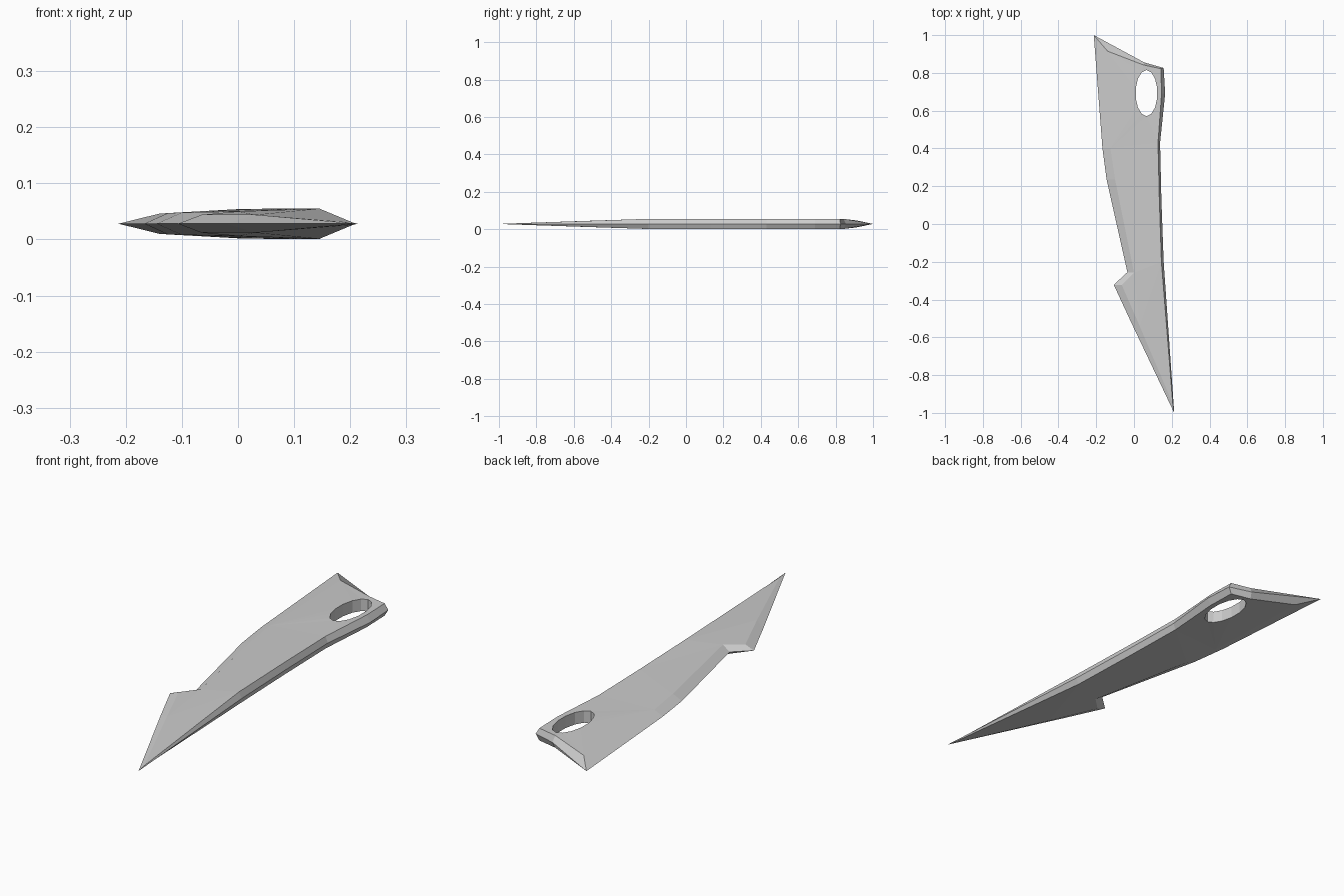
import bpy, bmesh, math

if "Cube" in bpy.data.objects:
    bpy.data.objects.remove(bpy.data.objects["Cube"])

MID = 0.028  # height of the sharp edge

# Each row: edge x, edge y, flat-face x, flat-face y, flat-face half thickness
PROFILE = [
    (-0.213, 1.0, -0.14, 0.915, 0.018),
    (0.055, 0.855, 0.05, 0.842, 0.027),
    (0.157, 0.826, 0.142, 0.822, 0.027),
    (0.165, 0.69, 0.146, 0.69, 0.027),
    (0.138, 0.43, 0.127, 0.43, 0.027),
    (0.145, 0.13, 0.134, 0.13, 0.027),
    (0.157, -0.20, 0.145, -0.20, 0.027),
    (0.213, -1.0, 0.205, -0.95, 0.002),
    (-0.02, -0.51, 0.03, -0.54, 0.016),
    (-0.107, -0.322, -0.065, -0.322, 0.016),
    (-0.035, -0.255, 0.0, -0.258, 0.022),
    (-0.145, 0.235, -0.10, 0.235, 0.020),
    (-0.167, 0.40, -0.125, 0.40, 0.019),
]
N = len(PROFILE)
HOLE_SIDES = 14

bm = bmesh.new()


def loop_edges(verts):
    return [bm.edges.new((v, verts[(i + 1) % len(verts)])) for i, v in enumerate(verts)]


def bridge(a, b):
    for i in range(len(a)):
        j = (i + 1) % len(a)
        bm.faces.new((a[i], a[j], b[j], b[i]))


# Sharp outer edge, shared by both sides
rim = [bm.verts.new((r[0], r[1], MID)) for r in PROFILE]

# Upper and lower flat faces, each with the oval opening
holes = []
for side in (1, -1):
    inner = [bm.verts.new((r[2], r[3], MID + side * r[4])) for r in PROFILE]
    hole = []
    for k in range(HOLE_SIDES):
        a = 2 * math.pi * k / HOLE_SIDES + math.pi / 2
        hole.append(bm.verts.new((0.066 + 0.058 * math.cos(a),
                                  0.693 + 0.122 * math.sin(a),
                                  MID + side * 0.0265)))
    edges = loop_edges(inner) + loop_edges(hole)
    bmesh.ops.triangle_fill(bm, edges=edges, use_beauty=True, normal=(0, 0, side))
    bridge(rim, inner)
    holes.append(hole)

# Wall of the oval opening
bridge(holes[0], holes[1])

bmesh.ops.recalc_face_normals(bm, faces=bm.faces[:])
mesh = bpy.data.meshes.new("blade")
bm.to_mesh(mesh)
bm.free()
blade = bpy.data.objects.new("blade", mesh)
bpy.context.collection.objects.link(blade)
